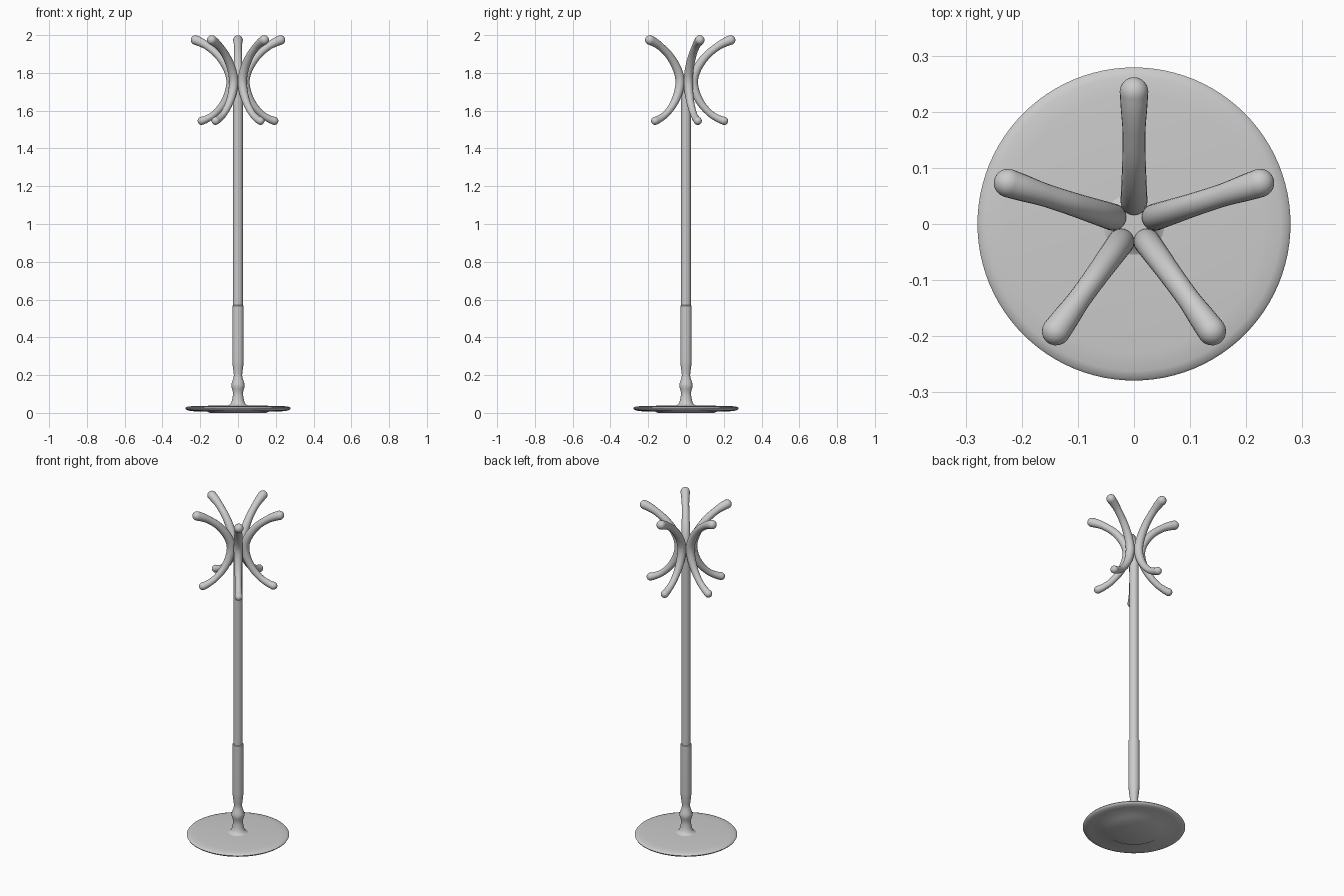
import bpy, math
from mathutils import Vector

if "Cube" in bpy.data.objects:
    bpy.data.objects.remove(bpy.data.objects["Cube"])


def make_object(name, verts, faces, angle=40):
    mesh = bpy.data.meshes.new(name)
    mesh.from_pydata(verts, [], faces)
    mesh.update()
    ob = bpy.data.objects.new(name, mesh)
    bpy.context.collection.objects.link(ob)
    bpy.ops.object.select_all(action='DESELECT')
    ob.select_set(True)
    bpy.context.view_layer.objects.active = ob
    bpy.ops.object.shade_smooth_by_angle(angle=math.radians(angle))
    return ob


def skin(rings, n):
    """Bridge successive rings of n points and cap both ends."""
    verts = [p for ring in rings for p in ring]
    faces = [(i * n + j, i * n + (j + 1) % n, (i + 1) * n + (j + 1) % n, (i + 1) * n + j)
             for i in range(len(rings) - 1) for j in range(n)]
    faces.append(tuple(range(n))[::-1])
    faces.append(tuple(range(len(verts) - n, len(verts))))
    return verts, faces


def lathe(name, profile, n=64):
    rings = [[(r * math.cos(2 * math.pi * j / n), r * math.sin(2 * math.pi * j / n), z)
              for j in range(n)] for r, z in profile]
    return make_object(name, *skin(rings, n))


def smooth_path(pts, steps=6):
    """Catmull-Rom through (radial, z, thickness) points."""
    p = [Vector(q) for q in pts]
    p = [2 * p[0] - p[1]] + p + [2 * p[-1] - p[-2]]
    out = []
    for i in range(1, len(p) - 2):
        a, b, c, d = p[i - 1:i + 3]
        for s in range(steps):
            t = s / steps
            out.append(0.5 * (2 * b + (c - a) * t + (2 * a - 5 * b + 4 * c - d) * t ** 2
                              + (3 * b - a - 3 * c + d) * t ** 3))
    return out + [p[-2]]


def hook(name, pts, angle, n=20):
    path = smooth_path(pts)
    tang = [(path[min(i + 1, len(path) - 1)] - path[max(i - 1, 0)]).to_2d().normalized()
            for i in range(len(path))]
    stations = [(q.to_2d(), t, q.z) for q, t in zip(path, tang)]
    # rounded ends
    caps = [math.radians(a) for a in (18, 36, 54, 70, 84)]

    def cap(st, sign):
        c, t, r = st
        return [(c + t * sign * r * math.sin(a), t, r * math.cos(a)) for a in caps]
    stations = cap(stations[0], -1)[::-1] + stations + cap(stations[-1], 1)
    radial = Vector((math.cos(angle), math.sin(angle), 0))
    side = Vector((-math.sin(angle), math.cos(angle), 0))
    up = Vector((0, 0, 1))
    rings = []
    for c, t, r in stations:
        normal = radial * -t.y + up * t.x
        centre = radial * c.x + up * c.y
        rings.append([centre + r * (normal * math.cos(k * 2 * math.pi / n)
                                    - side * math.sin(k * 2 * math.pi / n)) for k in range(n)])
    return make_object(name, *skin(rings, n), angle=60)


# round base plate with rounded rim
lathe("base_plate", [(0.15, 0.0), (0.16, 0.006), (0.245, 0.009), (0.265, 0.013), (0.276, 0.019),
                     (0.279, 0.025), (0.275, 0.030), (0.262, 0.034), (0.23, 0.037), (0.05, 0.039)], 96)

# turned foot, lower sleeve and pole
lathe("pole", [(0.062, 0.036), (0.047, 0.042), (0.037, 0.052), (0.031, 0.07), (0.027, 0.095),
               (0.027, 0.11), (0.031, 0.125), (0.035, 0.14), (0.035, 0.15), (0.031, 0.165),
               (0.024, 0.185), (0.022, 0.20), (0.024, 0.22), (0.028, 0.25), (0.030, 0.28),
               (0.030, 0.567), (0.0255, 0.57), (0.0255, 1.76)], 48)

# five double-ended coat hooks
shape = [(0.236, 1.974, 0.0255), (0.205, 1.961, 0.0235), (0.165, 1.938, 0.0205), (0.11, 1.893, 0.021),
         (0.063, 1.83, 0.023), (0.040, 1.765, 0.024), (0.049, 1.70, 0.023), (0.082, 1.635, 0.020),
         (0.13, 1.583, 0.018), (0.175, 1.556, 0.0195), (0.202, 1.546, 0.0215)]
for i in range(5):
    hook(f"coat_hook_{i + 1}", shape, math.radians(90 + 72 * i))
